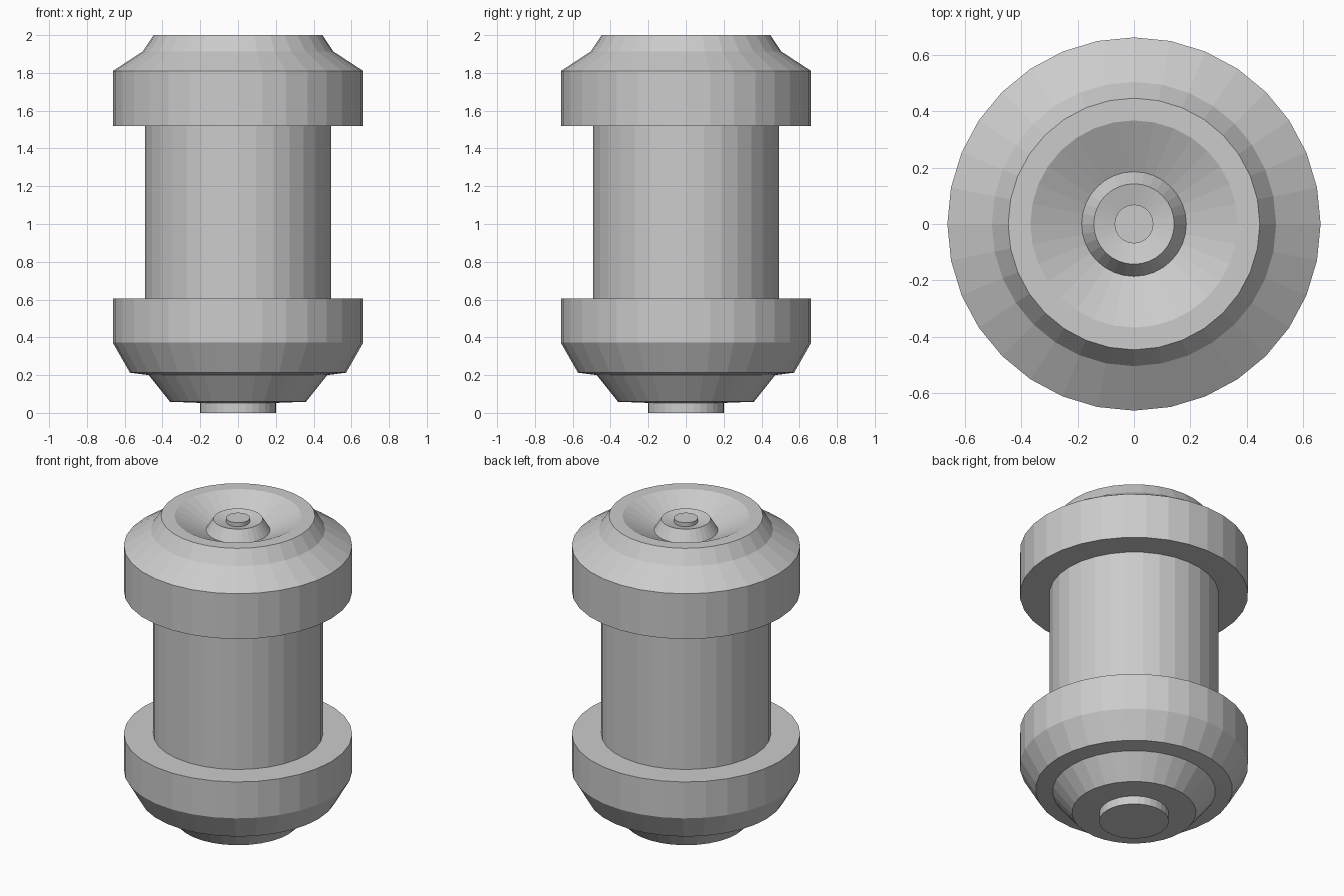
import bpy, bmesh, math

if "Cube" in bpy.data.objects:
    bpy.data.objects.remove(bpy.data.objects["Cube"])

SIDES = 32


def lathe(name, profile):
    """Revolve a (radius, z) profile, listed from bottom outside to top inside."""
    bm = bmesh.new()
    rings = []
    for r, z in profile:
        if r == 0:
            rings.append([bm.verts.new((0, 0, z))] * SIDES)
        else:
            rings.append([bm.verts.new((r * math.cos(2 * math.pi * k / SIDES),
                                        r * math.sin(2 * math.pi * k / SIDES), z))
                          for k in range(SIDES)])
    for low, high in zip(rings, rings[1:]):
        for k in range(SIDES):
            n = (k + 1) % SIDES
            corners = dict.fromkeys((low[k], low[n], high[n], high[k]))
            bm.faces.new(list(corners))
    mesh = bpy.data.meshes.new(name)
    bm.to_mesh(mesh)
    bm.free()
    obj = bpy.data.objects.new(name, mesh)
    bpy.context.collection.objects.link(obj)
    return obj


# Short round foot under the canister
lathe("bottom_plug", [(0, 0), (0.202, 0), (0.202, 0.053)])

# Lower cap: stepped cone, bevel and collar
lathe("lower_cap", [(0.202, 0.053), (0.36, 0.059), (0.473, 0.2), (0.572, 0.213),
                    (0.663, 0.372), (0.663, 0.605), (0.492, 0.605)])

# Straight middle barrel
lathe("barrel", [(0.492, 0.605), (0.492, 1.52)])

# Upper cap: collar, two bevels, flat rim and sunken dish
lathe("upper_cap", [(0.492, 1.52), (0.663, 1.52), (0.663, 1.81), (0.505, 1.913),
                    (0.447, 2.0), (0.368, 2.0), (0.186, 1.91)])

# Tapered nozzle with a shallow hollow
lathe("nozzle", [(0.186, 1.91), (0.143, 1.981), (0.069, 1.963)])

# Small pin in the nozzle
lathe("pin", [(0.069, 1.963), (0.069, 1.988), (0, 1.988)])
